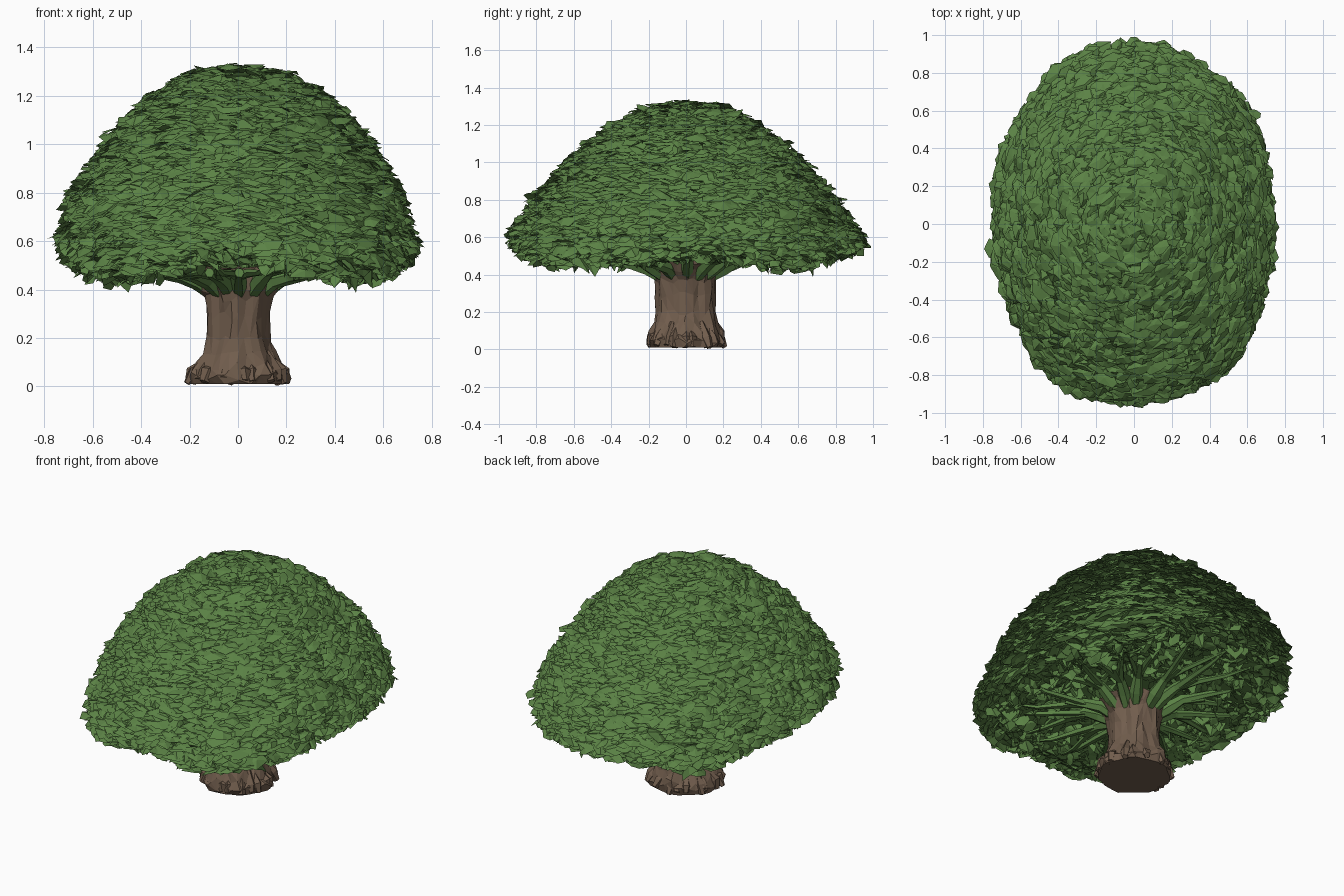
import bpy, bmesh, math, random
from mathutils import Vector

if "Cube" in bpy.data.objects:
    bpy.data.objects.remove(bpy.data.objects["Cube"])

random.seed(7)
R = random.uniform


def material(name, col):
    m = bpy.data.materials.new(name)
    m.diffuse_color = (*col, 1)
    m.use_nodes = True
    m.node_tree.nodes["Principled BSDF"].inputs["Base Color"].default_value = m.diffuse_color
    return m


green = material("leaf_green", (0.105, 0.225, 0.06))
brown = material("bark_brown", (0.165, 0.11, 0.074))


def finish(name, bm, mat):
    me = bpy.data.meshes.new(name)
    bm.to_mesh(me)
    bm.free()
    ob = bpy.data.objects.new(name, me)
    bpy.context.collection.objects.link(ob)
    me.materials.append(mat)
    return ob


def lofted(bm, rings, caps=True):
    vs = [[bm.verts.new(p) for p in ring] for ring in rings]
    n = len(vs[0])
    for a, b in zip(vs, vs[1:]):
        for i in range(n):
            j = (i + 1) % n
            bm.faces.new((a[i], a[j], b[j], b[i]))
    if caps:
        bm.faces.new(vs[0][::-1])
        bm.faces.new(vs[-1])


def tube(bm, pts, radii, sides=6):
    rings = []
    for k, p in enumerate(pts):
        d = (pts[min(k + 1, len(pts) - 1)] - pts[max(k - 1, 0)]).normalized()
        u = d.cross(Vector((0.1, 0.2, 1))).normalized()
        v = u.cross(d)
        rings.append([p + (u * math.cos(i * math.tau / sides) + v * math.sin(i * math.tau / sides))
                      * radii[k] * R(0.85, 1.15) for i in range(sides)])
    lofted(bm, rings)


# canopy profile from crown to hollow underside: half width x, half width y, z
PROFILE = [(0.0, 0.0, 1.32), (0.2, 0.22, 1.295), (0.375, 0.415, 1.19), (0.55, 0.64, 1.0),
           (0.67, 0.81, 0.8), (0.725, 0.93, 0.61), (0.71, 0.935, 0.52), (0.63, 0.85, 0.44),
           (0.46, 0.6, 0.495), (0.28, 0.36, 0.56), (0.09, 0.11, 0.6)]


def canopy(s, a):
    """Point on the canopy; s runs along the profile, a around it."""
    s = max(0.0, min(s, len(PROFILE) - 1.001))
    k = int(s)
    x, y, z = Vector(PROFILE[k]).lerp(Vector(PROFILE[k + 1]), s - k)
    c, q = math.cos(a), math.sin(a)
    f = (abs(c) ** 2.2 + abs(q) ** 2.2) ** (-1 / 2.2)
    f *= 1 + 0.012 * math.sin(5 * a + s) + 0.01 * math.sin(9 * a - 2 * s)
    rim = max(0.0, 1 - abs(s - 7) / 2.5)
    z += rim * (0.045 * math.cos(2 * a) ** 2 + 0.04 * q ** 4 + 0.012 * math.sin(7 * a))
    return Vector((x * c * f, y * q * f, z))


# inner foliage mass
bm = bmesh.new()
N = 44
rings = []
for k in range(1, 41):
    ring = []
    for i in range(N):
        p = canopy(k * 0.25, (i + R(-.3, .3)) * math.tau / N)
        centre = Vector((0, 0, 0.62))
        ring.append(centre + (p - centre) * R(0.94, 0.985))
    rings.append(ring)
lofted(bm, rings)
bmesh.ops.triangulate(bm, faces=bm.faces[:])
finish("foliage_mass", bm, green)

# overlapping leaf shingles laid in rings
bm = bmesh.new()


def leaf(p, out, n, size):
    side = n.cross(out).normalized()
    out = side.cross(n).normalized()
    w = size * R(1.0, 1.9)
    l = size * R(0.75, 1.25)
    outline = [(-0.9, -0.5), (-0.9, 0.6), (0.0, 1.0), (0.7, 0.6), (1.0, -0.1), (0.5, -0.9)]
    vs = [bm.verts.new(p + out * l * (u + R(-.25, .25)) + side * w * (v + R(-.25, .25))
                       - n * size * R(0.0, 0.5)) for u, v in outline]
    top = bm.verts.new(p + n * size * 0.1)
    for i in range(6):
        bm.faces.new((top, vs[i], vs[i - 1]))


s = 0.03
while s < len(PROFILE) - 1.05:
    circ = [canopy(s, i * math.tau / 48) for i in range(48)]
    length = sum((circ[i] - circ[i - 1]).length for i in range(48))
    count = max(5, int(length / 0.064))
    under = s > 7.0
    for i in range(count):
        ss, a = s + R(-.07, .07), (i + R(-.4, .4)) * math.tau / count
        p = canopy(ss, a)
        along = canopy(ss + 0.05, a) - canopy(ss - 0.05, a)
        around = canopy(ss, a + 0.03) - canopy(ss, a - 0.03)
        n = along.cross(around).normalized()
        noise = Vector((R(-.35, .35), R(-.35, .35), R(-.35, .35)))
        if under:
            tilt = n * 0.8 + noise * 2.5
        else:
            tilt = n * 0.42 + noise + Vector((0, 0, 0.85))
        out = Vector((math.cos(a), math.sin(a), -0.4))
        leaf(p + n * R(-0.015, 0.014), out, tilt.normalized(), R(0.03, 0.044))
    k = int(s)
    s += 0.036 / (Vector(PROFILE[k + 1]) - Vector(PROFILE[k])).length
finish("leaves", bm, green)

# ribbed trunk flaring into roots and branch crown
TRUNK = [(0.2, 0.2, 0.01), (0.208, 0.208, 0.045), (0.18, 0.198, 0.085), (0.147, 0.175, 0.13),
         (0.128, 0.16, 0.2), (0.127, 0.158, 0.29), (0.137, 0.163, 0.37), (0.17, 0.178, 0.415),
         (0.2, 0.195, 0.46), (0.12, 0.12, 0.48)]
bm = bmesh.new()
N = 28
rings = []
for x, y, z in TRUNK:
    ring = []
    for i in range(N):
        a = i * math.tau / N + R(-.05, .05)
        f = 1 + 0.045 * math.cos(7 * a) + R(-.04, .04)
        ring.append((x * math.cos(a) * f, y * math.sin(a) * f, z + (R(-.02, .02) if z > .02 else 0)))
    rings.append(ring)
lofted(bm, rings)
bmesh.ops.triangulate(bm, faces=[f for f in bm.faces if len(f.verts) == 4])
finish("trunk", bm, brown)

# rough root chunks around the foot, resting on the ground
bm = bmesh.new()
for i in range(20):
    a = i * math.tau / 20 + R(-.15, .15)
    d = Vector((math.cos(a), math.sin(a), 0))
    tube(bm, [d * 0.14 + Vector((0, 0, R(.08, .15))), d * R(.175, .19) + Vector((0, 0, .06)),
              d * R(.195, .22) + Vector((0, 0, R(.01, .03)))], [0.012, 0.03, R(.012, .022)], 5)
for v in bm.verts:
    v.co.z = max(v.co.z, 0.0)
finish("roots", bm, brown)

# branches fanning out from the trunk, each forking under the canopy
bm = bmesh.new()
for i in range(13):
    a = i * math.tau / 13 + R(-.12, .12)
    up = lambda r, z, t=0.0: Vector((math.cos(a + t) * r * 0.95, math.sin(a + t) * r * 1.15, z))
    h = R(-.01, .03)
    tube(bm, [up(.12, .39), up(.18, .435), up(.26, .462 + h), up(.38, .475 + h)],
         [0.03, 0.036, 0.029, 0.02])
    for t in (-0.15, 0.16):
        tube(bm, [up(.25, .46 + h), up(.38, .472 + h, t * .6), up(.52, .475 + h, t), up(.64, .5, t * 1.2)],
             [0.022, 0.018, 0.014, 0.006], 5)
finish("branches", bm, green)
